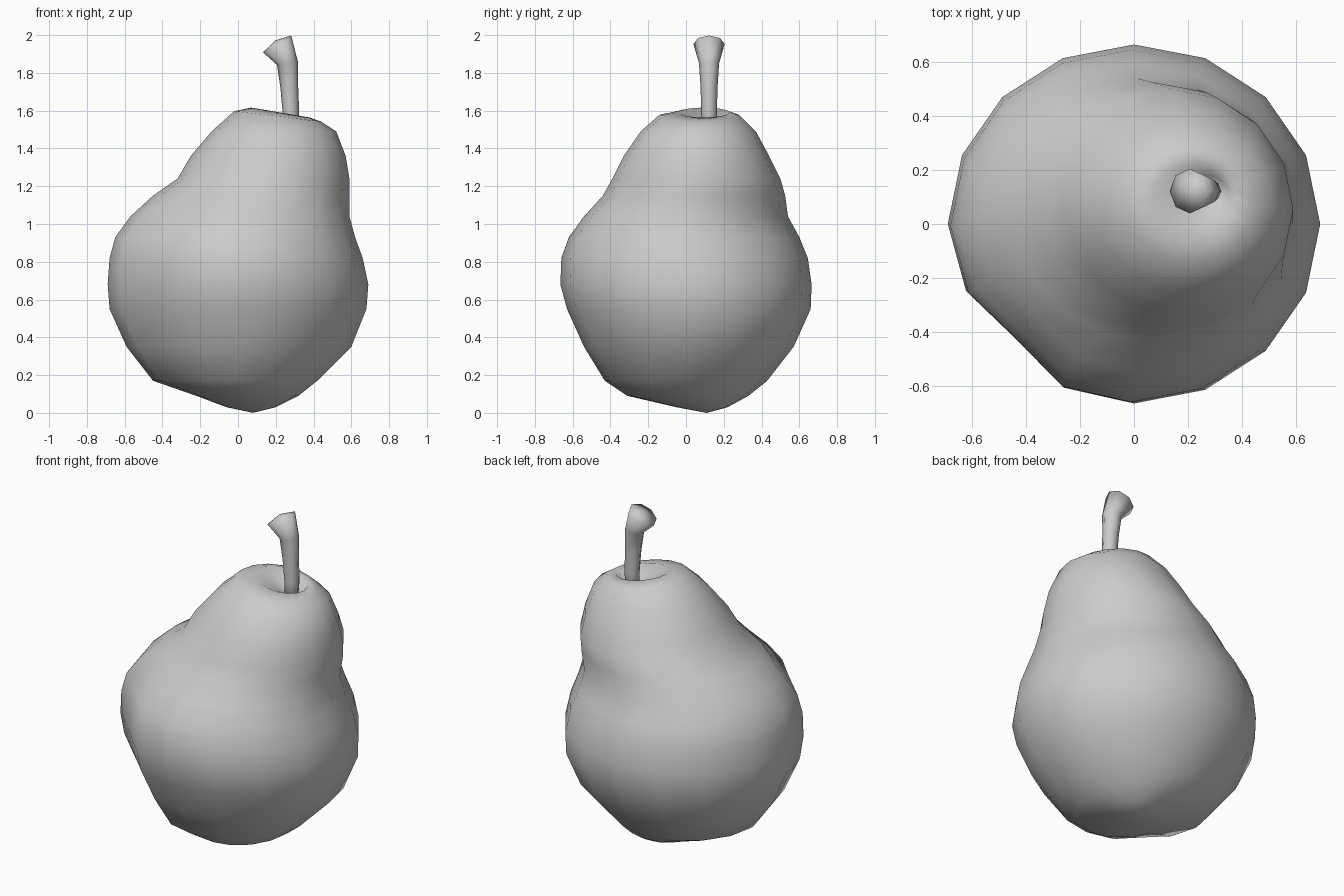
import bpy, bmesh, math
from mathutils import Vector

if "Cube" in bpy.data.objects:
    bpy.data.objects.remove(bpy.data.objects["Cube"])

skin = bpy.data.materials.new("light grey")
skin.diffuse_color = (0.6, 0.6, 0.6, 1)
skin.use_nodes = True
skin.node_tree.nodes["Principled BSDF"].inputs["Base Color"].default_value = skin.diffuse_color


def loft(name, rings, start, end):
    """Skin a stack of closed rings and close both ends with a fan."""
    bm = bmesh.new()
    loops = [[bm.verts.new(p) for p in ring] for ring in rings]
    n = len(loops[0])
    for a, b in zip(loops, loops[1:]):
        for i in range(n):
            j = (i + 1) % n
            bm.faces.new((a[i], a[j], b[j], b[i]))
    first, last = bm.verts.new(start), bm.verts.new(end)
    for i in range(n):
        j = (i + 1) % n
        bm.faces.new((first, loops[0][j], loops[0][i]))
        bm.faces.new((last, loops[-1][i], loops[-1][j]))
    bmesh.ops.recalc_face_normals(bm, faces=bm.faces)
    for f in bm.faces:
        f.smooth = True
    mesh = bpy.data.meshes.new(name)
    bm.to_mesh(mesh)
    bm.free()
    mesh.materials.append(skin)
    obj = bpy.data.objects.new(name, mesh)
    bpy.context.collection.objects.link(obj)
    return obj


# Fruit body: height, x range, y range, slope of the ring along x
SECTIONS = [
    (0.03, -0.06, 0.20, -0.05, 0.22, 0),
    (0.09, -0.22, 0.32, -0.31, 0.33, 0),
    (0.17, -0.45, 0.42, -0.43, 0.43, 0),
    (0.35, -0.59, 0.60, -0.54, 0.57, 0),
    (0.55, -0.68, 0.68, -0.63, 0.66, 0),
    (0.68, -0.69, 0.69, -0.665, 0.665, 0),
    (0.82, -0.68, 0.66, -0.66, 0.645, 0),
    (0.93, -0.65, 0.62, -0.62, 0.60, 0),
    (1.04, -0.57, 0.59, -0.54, 0.54, 0),
    (1.15, -0.45, 0.59, -0.44, 0.525, 0),
    (1.24, -0.32, 0.59, -0.39, 0.50, 0),
    (1.36, -0.25, 0.57, -0.33, 0.44, 0),
    (1.49, -0.14, 0.52, -0.24, 0.37, 0),
    (1.57, -0.02, 0.44, -0.15, 0.29, -0.12),
    (1.59, 0.07, 0.38, -0.04, 0.23, -0.17),
    (1.53, 0.20, 0.34, 0.06, 0.18, -0.10),
]


def body_ring(z, x0, x1, y0, y1, slope, sides=16):
    pts = []
    for i in range(sides):
        a = math.tau * i / sides
        # shallow dent running up the front left of the belly
        off = (a - math.radians(223)) / 0.3
        dent = 1 - 0.10 * math.exp(-off * off) * (0.1 < z < 1.1)
        dx = (x1 - x0) / 2 * math.cos(a) * dent
        dy = (y1 - y0) / 2 * math.sin(a) * dent
        pts.append(((x0 + x1) / 2 + dx, (y0 + y1) / 2 + dy, z + slope * dx))
    return pts


loft("fruit_body", [body_ring(*s) for s in SECTIONS],
     (0.08, 0.11, 0.0), (0.28, 0.12, 1.50))

# Stem: centre x, centre z, radius, tilt of the ring in degrees
STEM = [
    (0.275, 1.48, 0.04, 0),
    (0.28, 1.59, 0.044, 0),
    (0.272, 1.72, 0.047, 4),
    (0.262, 1.85, 0.056, 8),
    (0.207, 1.953, 0.087, 31),
]


def stem_ring(x, z, r, tilt, sides=8):
    t = math.radians(tilt)
    across = Vector((math.cos(t), 0, math.sin(t)))
    return [Vector((x, 0.122, z)) + across * r * math.cos(math.tau * i / sides)
            + Vector((0, r * 0.95 * math.sin(math.tau * i / sides), 0))
            for i in range(sides)]


loft("stem", [stem_ring(*s) for s in STEM],
     (0.275, 0.122, 1.46), (0.197, 0.125, 1.972))
